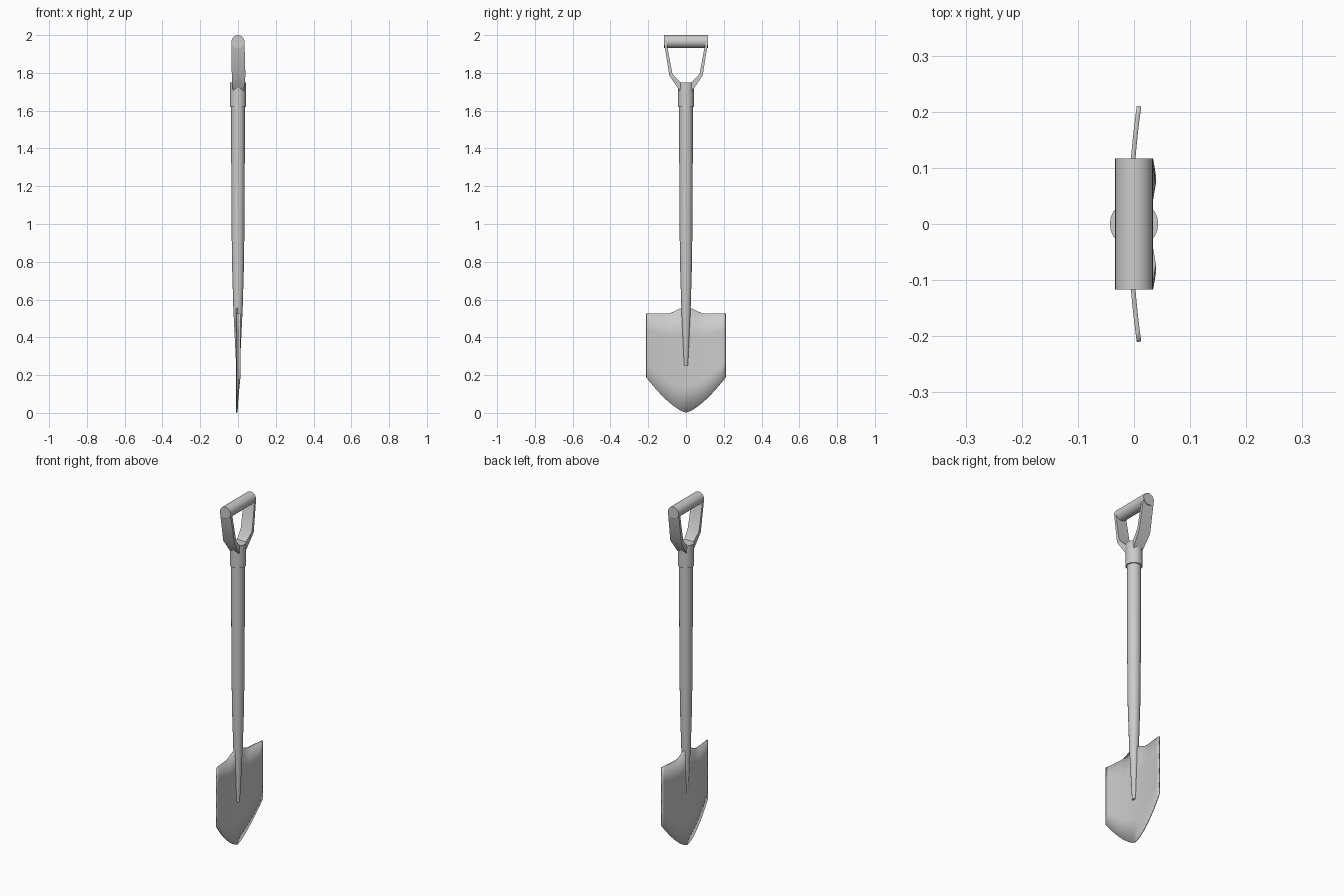
import bpy, bmesh, math

if "Cube" in bpy.data.objects:
    bpy.data.objects.remove(bpy.data.objects["Cube"])


def make_object(name, verts, faces):
    mesh = bpy.data.meshes.new(name)
    mesh.from_pydata(verts, [], faces)
    bm = bmesh.new()
    bm.from_mesh(mesh)
    bmesh.ops.recalc_face_normals(bm, faces=bm.faces)
    bm.to_mesh(mesh)
    bm.free()
    obj = bpy.data.objects.new(name, mesh)
    bpy.context.collection.objects.link(obj)
    bpy.ops.object.select_all(action='DESELECT')
    obj.select_set(True)
    bpy.context.view_layer.objects.active = obj
    bpy.ops.object.shade_smooth_by_angle(angle=math.radians(35))
    return obj


def loft(name, rings):
    n = len(rings[0])
    verts = [v for ring in rings for v in ring]
    faces = [(r * n + i, r * n + (i + 1) % n, (r + 1) * n + (i + 1) % n, (r + 1) * n + i)
             for r in range(len(rings) - 1) for i in range(n)]
    last = (len(rings) - 1) * n
    faces += [tuple(reversed(range(n))), tuple(range(last, last + n))]
    return make_object(name, verts, faces)


def lathe(name, profile, sides=24):
    angles = [2 * math.pi * i / sides for i in range(sides)]
    return loft(name, [[(r * math.cos(a), r * math.sin(a), z) for a in angles]
                       for r, z in profile])


# Tapered shaft and the collar at its top
lathe("shaft", [(0.010, 0.25), (0.025, 0.56), (0.032, 0.80), (0.035, 1.10),
                (0.036, 1.40), (0.036, 1.65)])
lathe("collar", [(0.043, 1.62), (0.043, 1.75)])

# Cross grip
angles = [2 * math.pi * i / 24 for i in range(24)]
loft("grip", [[(0.034 * math.cos(a), y, 1.966 + 0.034 * math.sin(a)) for a in angles]
              for y in (-0.117, 0.117)])

# Flat arms of the handle: x centre, half width, outer (y, z), inner (y, z)
sections = [(0.0, 0.034, (0.117, 1.966), (0.104, 1.966)),
            (0.003, 0.036, (0.088, 1.785), (0.072, 1.795)),
            (0.002, 0.029, (0.033, 1.705), (0.025, 1.745))]
for side, name in ((1, "left_arm"), (-1, "right_arm")):
    loft(name, [[(cx - w, side * o[0], o[1]), (cx + w, side * o[0], o[1]),
                 (cx + w, side * i[0], i[1]), (cx - w, side * i[0], i[1])]
                for cx, w, o, i in sections])

# Dished blade with a raised shoulder and pointed lower edge
columns, rows, half = 24, 4, 0.21
verts = []
for c in range(columns + 1):
    y = half * (2 * c / columns - 1)
    t = abs(y) / half
    bottom = 0.002 + 0.186 * t ** 1.45
    top = 0.525 + (0.0175 * (1 + math.cos(math.pi * y / 0.105)) if abs(y) < 0.105 else 0)
    x = -0.006 + 0.015 * t ** 2
    verts += [(x, y, bottom + (top - bottom) * r / rows) for r in range(rows + 1)]
n = rows + 1
faces = [(c * n + r, (c + 1) * n + r, (c + 1) * n + r + 1, c * n + r + 1)
         for c in range(columns) for r in range(rows)]
blade = make_object("blade", verts, faces)
solid = blade.modifiers.new("thickness", 'SOLIDIFY')
solid.thickness = 0.008
solid.offset = 0
for obj in bpy.context.collection.objects:
    obj.location.z += 0.0
